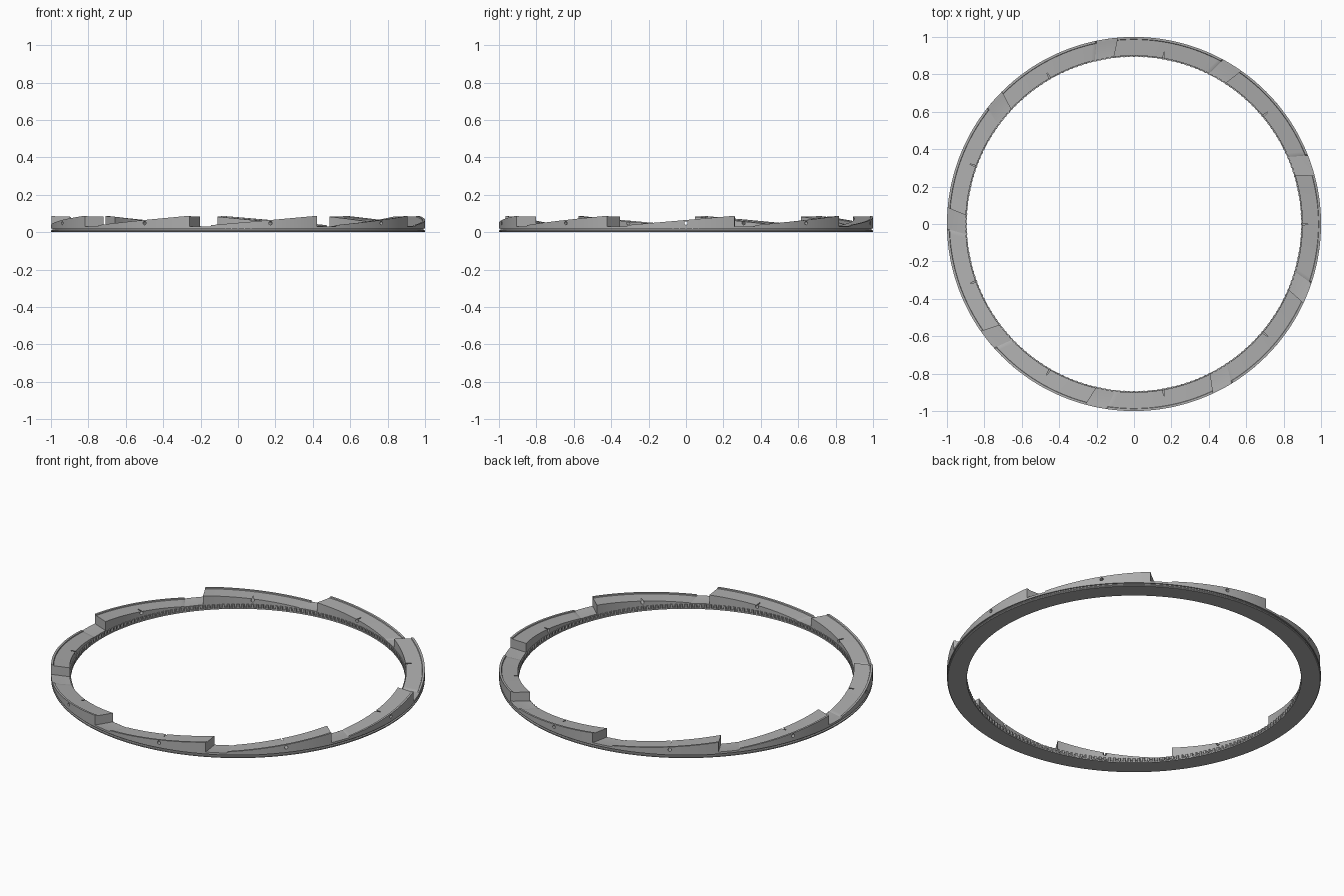
import bpy, bmesh
from math import radians, cos, sin, pi
from mathutils import Matrix

if "Cube" in bpy.data.objects:
    bpy.data.objects.remove(bpy.data.objects["Cube"])

COUNT, STEP, START = 9, 40, 15
TEETH = 216
SWEEP = radians(2.0)      # the ramp ends lean round the ring towards the inside

grey = bpy.data.materials.new("plain grey")
grey.use_nodes = True
colour = (0.42, 0.42, 0.42, 1)
grey.diffuse_color = colour
grey.node_tree.nodes["Principled BSDF"].inputs["Base Color"].default_value = colour


def polar(r, angle, z):
    return (r * cos(angle), r * sin(angle), z)


def finish(bm, name):
    bmesh.ops.recalc_face_normals(bm, faces=bm.faces)
    mesh = bpy.data.meshes.new(name)
    bm.to_mesh(mesh)
    bm.free()
    mesh.materials.append(grey)
    obj = bpy.data.objects.new(name, mesh)
    bpy.context.collection.objects.link(obj)
    return obj


def smooth(obj):
    bpy.ops.object.select_all(action='DESELECT')
    obj.select_set(True)
    bpy.context.view_layer.objects.active = obj
    bpy.ops.object.shade_smooth_by_angle(angle=radians(25))


def sweep(bm, sections, closed):
    """Join a row of equal cross-sections; cap the ends when open."""
    rows = [[bm.verts.new(p) for p in s] for s in sections]
    n = len(rows[0])
    pairs = list(zip(rows, rows[1:])) + ([(rows[-1], rows[0])] if closed else [])
    for a, b in pairs:
        for i in range(n):
            j = (i + 1) % n
            bm.faces.new((a[i], a[j], b[j], b[i]))
    if not closed:
        bm.faces.new(rows[0])
        bm.faces.new(rows[-1])


# Base ring with a groove round the outside
profile = [(0.895, 0), (0.996, 0), (1.0, 0.004), (1.0, 0.01), (0.992, 0.012),
           (0.992, 0.019), (0.99, 0.022), (0.902, 0.022), (0.902, 0.008), (0.895, 0.008)]
bm = bmesh.new()
sweep(bm, [[polar(r, 2 * pi * k / 180, z) for r, z in profile] for k in range(180)], True)
smooth(finish(bm, "base_ring"))

# Gear teeth round the inside
bm = bmesh.new()
pitch = 2 * pi / TEETH
for k in range(TEETH):
    mid = k * pitch
    outline = [(0.904, -0.35), (0.893, -0.18), (0.893, 0.18), (0.904, 0.35)]
    sweep(bm, [[polar(r, mid + f * pitch, z) for r, f in outline]
               for z in (0.007, 0.027)], False)
finish(bm, "inner_teeth")


# One ramp: a low landing, a small step, then a steady climb with an outer lip
def ramp_section(offset, top, lip):
    points = [(1.0, 0.019), (1.0, top), (0.988, top), (0.986, top - lip),
              (0.9, top - lip), (0.9, 0.019)]
    return [polar(r, radians(offset) + SWEEP * (1 - r) / 0.1, z) for r, z in points]


LANDING = 6.5
stations = [(LANDING * i / 6, 0.031, 0.0005) for i in range(7)]
for i in range(35):
    f = i / 34
    stations.append((LANDING + 0.3 + (STEP - LANDING - 0.3) * f, 0.038 + 0.05 * f, 0.005))
bm = bmesh.new()
sweep(bm, [ramp_section(*s) for s in stations], False)
ramp = finish(bm, "ramp_1")

# Round hole through the ramp
bm = bmesh.new()
place = (Matrix.Rotation(radians(25), 4, 'Z') @ Matrix.Translation((0.95, 0, 0.049))
         @ Matrix.Rotation(pi / 2, 4, 'Y'))
bmesh.ops.create_cone(bm, cap_ends=True, segments=20, radius1=0.0095, radius2=0.0095,
                      depth=0.2, matrix=place)
cutter = finish(bm, "hole_cutter")
cutter.hide_render = True
cut = ramp.modifiers.new("hole", 'BOOLEAN')
cut.operation = 'DIFFERENCE'
cut.solver = 'EXACT'
cut.object = cutter
smooth(ramp)
bpy.ops.object.modifier_apply(modifier="hole")
bpy.data.objects.remove(cutter)

# Repeat the ramp round the ring
for k in range(COUNT):
    part = ramp
    if k:
        part = bpy.data.objects.new(f"ramp_{k + 1}", ramp.data)
        bpy.context.collection.objects.link(part)
    part.rotation_euler.z = radians(START + STEP * k)
